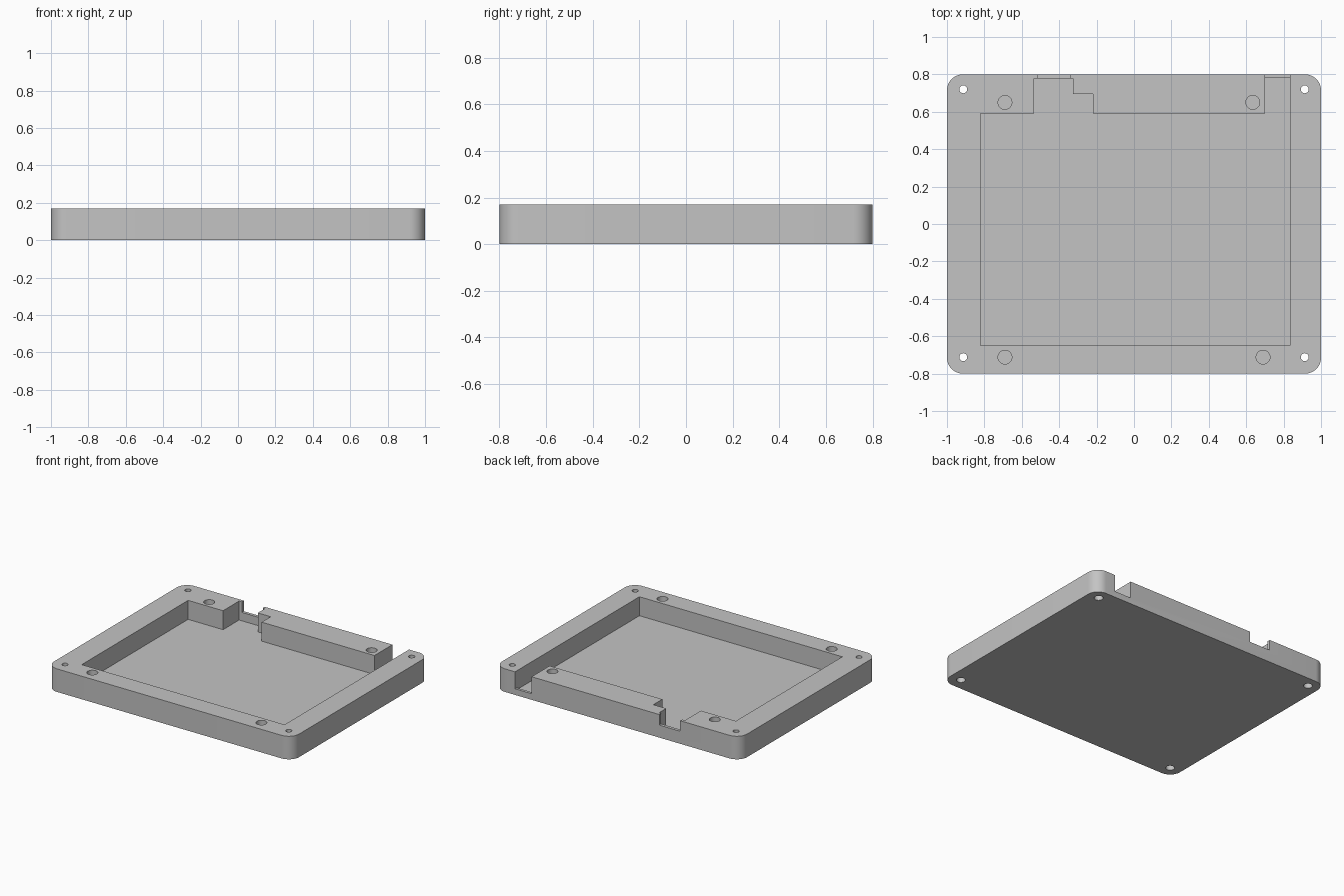
import bpy, bmesh, math

if "Cube" in bpy.data.objects:
    bpy.data.objects.remove(bpy.data.objects["Cube"], do_unlink=True)

HEIGHT, FLOOR, TOP = 0.17, 0.03, 0.3

grey = bpy.data.materials.new("plain grey")
grey.use_nodes = True
colour = (0.55, 0.55, 0.55, 1)
grey.diffuse_color = colour
grey.node_tree.nodes["Principled BSDF"].inputs["Base Color"].default_value = colour


def prism(name, outline, z0, z1):
    """Extrude a counter-clockwise outline from z0 to z1."""
    bm = bmesh.new()
    base = bm.faces.new([bm.verts.new((x, y, z0)) for x, y in outline])
    side = bmesh.ops.extrude_face_region(bm, geom=[base])["geom"]
    moved = [v for v in side if isinstance(v, bmesh.types.BMVert)]
    bmesh.ops.translate(bm, verts=moved, vec=(0, 0, z1 - z0))
    bmesh.ops.recalc_face_normals(bm, faces=bm.faces)
    mesh = bpy.data.meshes.new(name)
    bm.to_mesh(mesh)
    bm.free()
    mesh.materials.append(grey)
    obj = bpy.data.objects.new(name, mesh)
    bpy.context.collection.objects.link(obj)
    return obj


def arc(cx, cy, r, start, sweep, steps):
    angles = [math.radians(start + sweep * i / steps) for i in range(steps + 1)]
    return [(cx + r * math.cos(a), cy + r * math.sin(a)) for a in angles]


def circle(cx, cy, r):
    return arc(cx, cy, r, 0, 360, 32)[:-1]


def box(x0, x1, y0, y1):
    return [(x0, y0), (x1, y0), (x1, y1), (x0, y1)]


def cut(target, outline, z0, z1):
    """Subtract an extruded outline from the target."""
    cutter = prism("cutter", outline, z0, z1)
    cutter.hide_render = True
    mod = target.modifiers.new("cut", "BOOLEAN")
    mod.operation, mod.solver, mod.object = "DIFFERENCE", "EXACT", cutter
    bpy.context.view_layer.objects.active = target
    bpy.ops.object.modifier_apply(modifier=mod.name)
    bpy.data.objects.remove(cutter, do_unlink=True)


# Tray body with rounded corners
R = 0.085
corners = [(1, 1, 0), (-1, 1, 90), (-1, -1, 180), (1, -1, 270)]
outline = []
for sx, sy, start in corners:
    outline += arc(sx * (1 - R), sy * (0.8 - R), R, start, 90, 12)
tray = prism("case_tray", outline, 0, HEIGHT)

# Main pocket with the cable channel and the stepped connector bay
pocket = [(-0.82, -0.65), (0.835, -0.65), (0.835, 0.78), (0.70, 0.78),
          (0.70, 0.59), (-0.22, 0.59), (-0.22, 0.695), (-0.325, 0.695),
          (-0.325, 0.777), (-0.535, 0.777), (-0.535, 0.59), (-0.82, 0.59)]
cut(tray, pocket, FLOOR, TOP)

# Openings through the back wall, each leaving a low lip
cut(tray, box(0.70, 0.835, 0.75, 0.9), 0.045, TOP)
cut(tray, box(-0.513, -0.342, 0.75, 0.9), 0.092, TOP)

# Corner screw holes, counterbored underneath
for x in (-0.913, 0.913):
    for y in (-0.712, 0.72):
        cut(tray, circle(x, y, 0.021), -0.1, TOP)
        cut(tray, circle(x, y, 0.03), -0.1, 0.07)

# Blind round sockets in the rim
for x, y in [(-0.69, 0.65), (0.635, 0.65), (-0.69, -0.712), (0.69, -0.712)]:
    cut(tray, circle(x, y, 0.037), 0.07, TOP)

# Smooth the rounded walls, keep the edges sharp
bpy.ops.object.select_all(action="DESELECT")
tray.select_set(True)
bpy.context.view_layer.objects.active = tray
bpy.ops.object.shade_smooth_by_angle(angle=math.radians(30))
